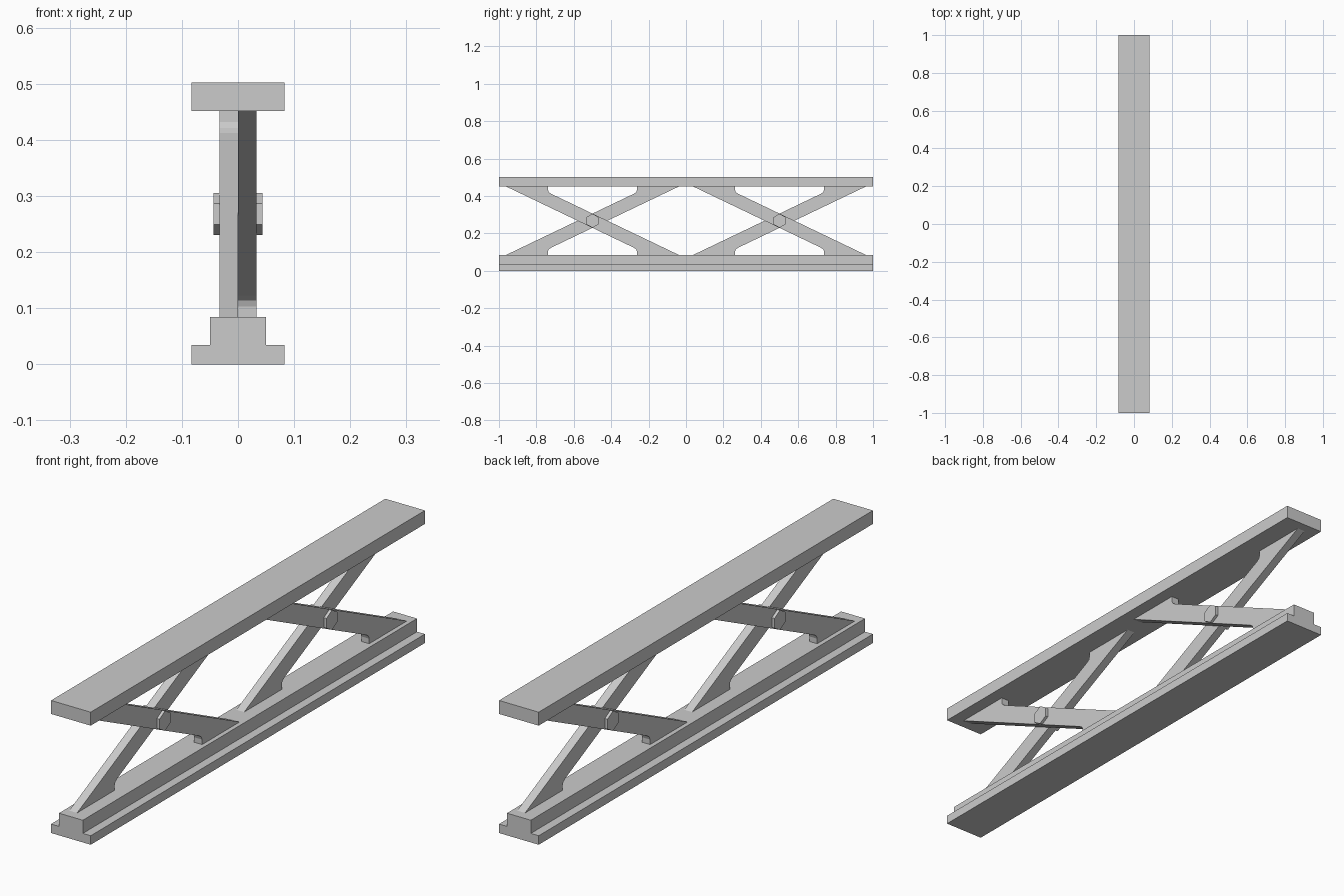
import bpy, bmesh, math

cube = bpy.data.objects.get("Cube")
if cube:
    bpy.data.objects.remove(cube, do_unlink=True)

grey = bpy.data.materials.new("light_grey")
grey.use_nodes = True
colour = (0.6, 0.6, 0.6, 1)
grey.diffuse_color = colour
for node in grey.node_tree.nodes:
    if node.type == 'BSDF_PRINCIPLED':
        node.inputs["Base Color"].default_value = colour


def extrude_part(name, points, offset):
    """Closed prism: a ring of 3D points swept along an offset vector."""
    bm = bmesh.new()
    face = bm.faces.new([bm.verts.new(p) for p in points])
    swept = bmesh.ops.extrude_face_region(bm, geom=[face])["geom"]
    verts = [g for g in swept if isinstance(g, bmesh.types.BMVert)]
    bmesh.ops.translate(bm, verts=verts, vec=offset)
    bmesh.ops.recalc_face_normals(bm, faces=bm.faces)
    mesh = bpy.data.meshes.new(name)
    bm.to_mesh(mesh)
    bm.free()
    mesh.materials.append(grey)
    obj = bpy.data.objects.new(name, mesh)
    bpy.context.collection.objects.link(obj)
    return obj


# Rails: flat top beam and stepped bottom beam, running along y
W, STEP = 0.083, 0.05
RAIL_TOP, TOP = 0.084, 0.502
BEAM = 0.451
top_beam = [(-W, BEAM), (W, BEAM), (W, TOP), (-W, TOP)]
half = [(W, 0), (W, 0.034), (STEP, 0.034), (STEP, RAIL_TOP)]
bottom_rail = half + [(-x, z) for x, z in reversed(half)]
for name, profile in (("top_beam", top_beam), ("bottom_rail", bottom_rail)):
    extrude_part(name, [(x, -1, z) for x, z in profile], (0, 2, 0))

# Brace profile about its pivot: half outline, repeated by a half turn
MID = (BEAM + RAIL_TOP) / 2
H = BEAM - MID
half = [(-0.463, H), (-0.238, H), (-0.238, H - 0.019),
        (-0.234, H - 0.030), (-0.222, H - 0.039)]
brace = half + [(-y, -z) for y, z in half]
THICK, BOLT, R = 0.033, 0.044, 0.0375

# Two crossed pairs, each pinned by a hexagonal bolt
for place, centre in (("front", -0.5), ("back", 0.5)):
    for side, s in (("left", 1), ("right", -1)):
        ring = [(0, centre + s * y, MID + z) for y, z in brace]
        extrude_part(f"{place}_{side}_brace", ring, (s * THICK, 0, 0))
    angles = [math.radians(30 + 60 * i) for i in range(6)]
    ring = [(-BOLT, centre + R * math.cos(a), MID + R * math.sin(a)) for a in angles]
    extrude_part(f"{place}_hex_bolt", ring, (2 * BOLT, 0, 0))
